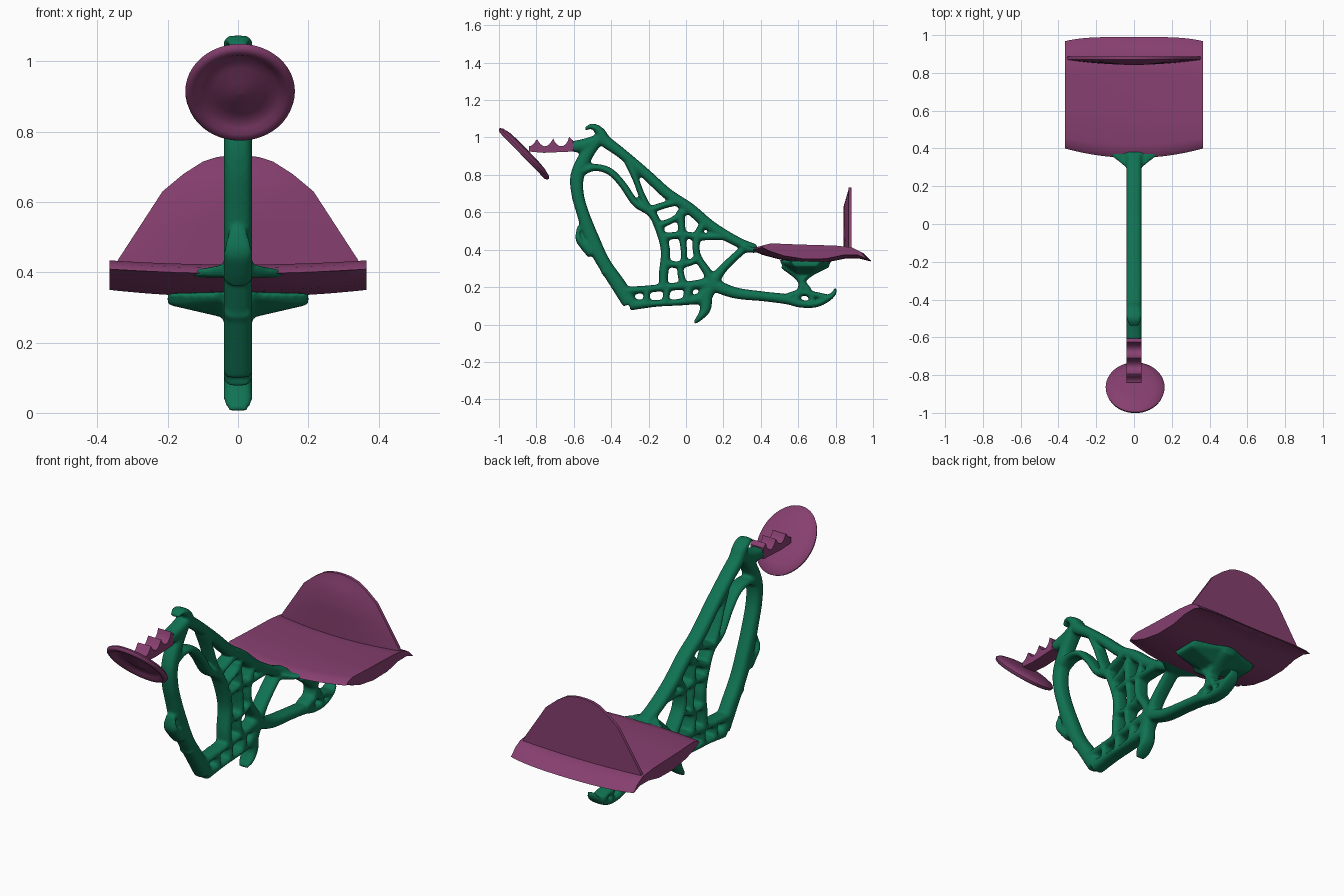
import bpy, bmesh, math
from mathutils import Vector, Matrix

if "Cube" in bpy.data.objects:
    bpy.data.objects.remove(bpy.data.objects["Cube"])


def material(name, color):
    m = bpy.data.materials.new(name)
    m.diffuse_color = color
    m.use_nodes = True
    m.node_tree.nodes["Principled BSDF"].inputs["Base Color"].default_value = m.diffuse_color
    return m


GREEN = material("frame_green", (0.005, 0.17, 0.085, 1))
PURPLE = material("pad_purple", (0.24, 0.05, 0.16, 1))


def finish(name, bm, mat, angle=35):
    bmesh.ops.recalc_face_normals(bm, faces=bm.faces[:])
    me = bpy.data.meshes.new(name)
    bm.to_mesh(me)
    bm.free()
    ob = bpy.data.objects.new(name, me)
    bpy.context.collection.objects.link(ob)
    me.materials.append(mat)
    bpy.ops.object.select_all(action='DESELECT')
    ob.select_set(True)
    bpy.context.view_layer.objects.active = ob
    bpy.ops.object.shade_smooth_by_angle(angle=math.radians(angle))
    return ob


def loft(bm, rings):
    """Bridge closed rings of points and cap both ends."""
    vs = [[bm.verts.new(p) for p in r] for r in rings]
    n = len(vs[0])
    for a, b in zip(vs, vs[1:]):
        for i in range(n):
            j = (i + 1) % n
            bm.faces.new((a[i], a[j], b[j], b[i]))
    bm.faces.new(vs[0])
    bm.faces.new(vs[-1])


def spline(pts, steps=5):
    """Catmull-Rom samples through the points."""
    p = [Vector(q) for q in pts]
    p = [2 * p[0] - p[1]] + p + [2 * p[-1] - p[-2]]
    out = []
    for i in range(1, len(p) - 2):
        a, b, c, d = p[i - 1:i + 3]
        for k in range(steps):
            t = k / steps
            out.append(0.5 * (2 * b + (c - a) * t + (2 * a - 5 * b + 4 * c - d) * t * t
                              + (3 * b - a - 3 * c + d) * t ** 3))
    return out + [p[-2]]


def strut(bm, pts):
    """Flat-sided tube along (y, z, radius) given in hundredths."""
    s = [q / 100 for q in spline(pts)]
    rings = []
    for i, q in enumerate(s):
        d = s[min(i + 1, len(s) - 1)] - s[max(i - 1, 0)]
        n = Vector((-d.y, d.x)).normalized()
        r = max(q.z, 0.004)
        w = 0.041 * min(1, 0.3 + r / 0.022)
        ring = []
        for k in range(16):
            c, e = math.cos(k * math.pi / 8), math.sin(k * math.pi / 8)
            x = w * math.copysign(abs(c) ** 0.75, c)
            o = r * math.copysign(abs(e) ** 0.75, e)
            ring.append((x, q.x + n.x * o, q.y + n.y * o))
        rings.append(ring)
    loft(bm, rings)


def hull(bm, half):
    vs = [bm.verts.new((s * x, y, z)) for x, y, z in half for s in (1, -1)]
    g = bmesh.ops.convex_hull(bm, input=vs)
    junk = [v for v in g["geom_interior"] + g["geom_unused"] if isinstance(v, bmesh.types.BMVert)]
    bmesh.ops.delete(bm, geom=list(set(junk)), context='VERTS')


# Organic frame: upper struts
upper = [
    [(-54, 104.5, .8), (-50, 106, 1.5), (-46, 103, 2.6), (-43, 98, 3.2), (-35, 92, 2.8), (-22, 81, 2.8),
     (-10, 70, 3), (2, 62, 3), (14, 52, 3), (28, 44, 2.6), (37, 40.5, 2.5)],
    [(-61, 95, 3), (-54, 96, 3.4), (-46, 99, 3)],
    [(-47, 99, 3), (-53, 91, 3.5), (-58, 80, 3.7), (-58, 70, 3.3), (-55, 59, 3.3), (-50, 45, 4),
     (-44, 33, 3.6), (-36, 21, 4), (-30, 11.5, 4)],
    [(-57.5, 52.5, .7), (-57.5, 46, 1.6), (-54, 42, 2.6), (-50, 38, 3)],
    [(-44.5, 29, 2), (-38, 26, 3)],
    [(-56, 82, 2.5), (-49, 84, 1.9), (-41, 82, 1.9), (-34, 75, 1.9), (-27, 65, 2), (-19, 60, 2.2),
     (-15, 53, 2.2), (-11, 40, 2.5), (-12, 27, 2.5), (-12, 19, 2.2)],
    [(-31, 87, 2), (-27, 78, 1.7), (-24, 70, 1.7), (-20, 61, 2.2)],
]
# Organic frame: centre web
web = [
    [(-20, 61, 2), (-11, 64, 1.8), (-3, 66, 2)],
    [(-14, 53, 1.8), (-7, 56, 1.6), (-1, 60, 2)],
    [(-3, 61, 2), (-2, 48, 1.9), (-1, 36, 1.6), (-3, 29, 1.7), (-1, 20, 2)],
    [(-11, 47, 2), (-2, 48, 1.8), (6, 47, 2), (15, 47, 1.8), (22, 47, 2)],
    [(10, 55, 2), (6, 47, 2), (6, 37, 1.9), (12, 27, 2.4), (14, 21, 3)],
    [(-12, 33, 2.2), (-5, 32, 1.7), (2, 33, 1.7), (7, 36, 1.8)],
    [(33, 42, 2), (26, 36, 2.1), (19, 29, 2.4), (14, 22, 3.5), (10, 15, 4)],
]
# Organic frame: bottom rails, spike and tail
lower = [
    [(10, 17, 4), (10.5, 9, 3), (8, 4.5, 1.9), (4.5, .8, .8)],
    [(-32, 18, 2.2), (-20, 19, 1.9), (-10, 20, 2), (2, 21, 2.2), (12, 22, 3)],
    [(-30, 10.5, 3), (-16, 11.3, 1.8), (-3, 12, 1.8), (8, 14, 3)],
    [(-21, 20, 1.7), (-21, 11, 1.7)], [(-10, 20, 1.8), (-11, 11, 1.8)], [(2, 21, 2.2), (0, 12, 2.2)],
    [(13, 22, 3.5), (26, 17, 3), (42, 15, 2.6), (54, 13.5, 2.7), (61, 11.2, 2.1), (69, 11, 1.9),
     (75, 13.5, 1.8), (79, 16.5, 1.2), (80, 19.5, .6)],
    [(55, 15, 2), (61, 17, 1.6), (69, 16, 1.5), (76, 14.5, 1.5)],
    [(59, 13, 1.6), (62, 21, 1.9), (60, 26, 2.3), (52, 32, 2.2)],
    [(68, 12, 1.4), (65, 19, 1.7), (62, 23, 1.7), (67, 28, 2), (76, 32.5, 2)],
]
bm = bmesh.new()
for path in upper + web + lower:
    strut(bm, path)
# Flares that carry the seat
hull(bm, [(.03, .29, .425), (.03, .30, .385), (.09, .35, .41), (.13, .37, .405), (.13, .37, .39),
          (.13, .41, .405), (.13, .41, .385)])
hull(bm, [(.035, .59, .27), (.035, .68, .27), (.2, .58, .308), (.2, .70, .308), (.2, .56, .34),
          (.2, .72, .34), (.02, .51, .325), (.02, .77, .325), (.02, .5, .345), (.02, .78, .345)])
frame = finish("frame", bm, GREEN, 60)
rm = frame.modifiers.new("merge", 'REMESH')
rm.mode = 'VOXEL'
rm.voxel_size = 0.008
rm.use_smooth_shade = True
sm = frame.modifiers.new("soften", 'SMOOTH')
sm.factor = 0.5
sm.iterations = 6

# Seat: side profile swept across the width, thinning towards the sides
top = [(.35, .405), (.37, .42), (.42, .43), (.6, .424), (.8, .418), (.9, .408), (.95, .385), (.99, .348)]
bottom = [(.985, .338), (.93, .352), (.85, .352), (.75, .332), (.63, .33), (.5, .348), (.41, .372), (.36, .393)]
bm = bmesh.new()
rings = []
for i in range(-12, 13):
    s = abs(i) / 12
    ends = lambda y: y + .05 * s * s * max(0, (.6 - y) / .25) - .022 * s ** 4 * max(0, (y - .8) / .19)
    x = .366 * i / 12
    ring = [(x, ends(y), z - .008 * (1 - s * s) + .004 * s * s) for y, z in top]
    ring += [(x, ends(y), z + .02 * s * s) for y, z in bottom]
    rings.append(ring)
loft(bm, rings)
finish("seat", bm, PURPLE)

# Backrest: tapered plate with a bulging front
bm = bmesh.new()
rings = []
for z, w, front in [(.395, .36, .843), (.43, .345, .843), (.53, .28, .842), (.63, .215, .842),
                    (.68, .155, .857), (.715, .10, .867), (.728, .06, .87), (.733, .02, .871)]:
    us = [k / 8 for k in range(-8, 9)]
    rings.append([(w * u, front + (.87 - front) * u * u, z) for u in us]
                 + [(w * u, .886, z) for u in reversed(us)])
loft(bm, rings)
finish("backrest", bm, PURPLE)

# Handle: bar with scalloped grip notches
bm = bmesh.new()
prof = [(-.605, .925), (-.605, .985)]
for k in range(29):
    t = k / 28
    prof.append((-.625 - .215 * t, 1.003 - .05 * abs(math.sin(t * 2.5 * math.pi)) ** .6))
prof += [(-.84, .925), (-.76, .918)]
loft(bm, [[(x, y, z) for y, z in prof] for x in (-.039, .039)])
finish("handle", bm, PURPLE)

# Dished disc: revolved profile, stretched and tilted to face front and down
bm = bmesh.new()
lathe = [(.001, -.022), (.06, -.022), (.11, -.018), (.145, -.008), (.156, .003), (.153, .014), (.143, .02),
         (.13, .017), (.118, .006), (.10, -.002), (.075, .0), (.04, .01), (.001, .016)]
N = 48
loft(bm, [[(r * math.cos(2 * math.pi * k / N), r * math.sin(2 * math.pi * k / N) * 1.21, h)
           for k in range(N)] for r, h in lathe])
normal = Vector((0, -.716, -.698))
along = Vector((0, .698, -.716))
side = along.cross(normal)
rot = Matrix((side, along, normal)).transposed().to_4x4()
bm.transform(Matrix.Translation((.006, -.862, .917)) @ rot)
finish("disc", bm, PURPLE, 50)
